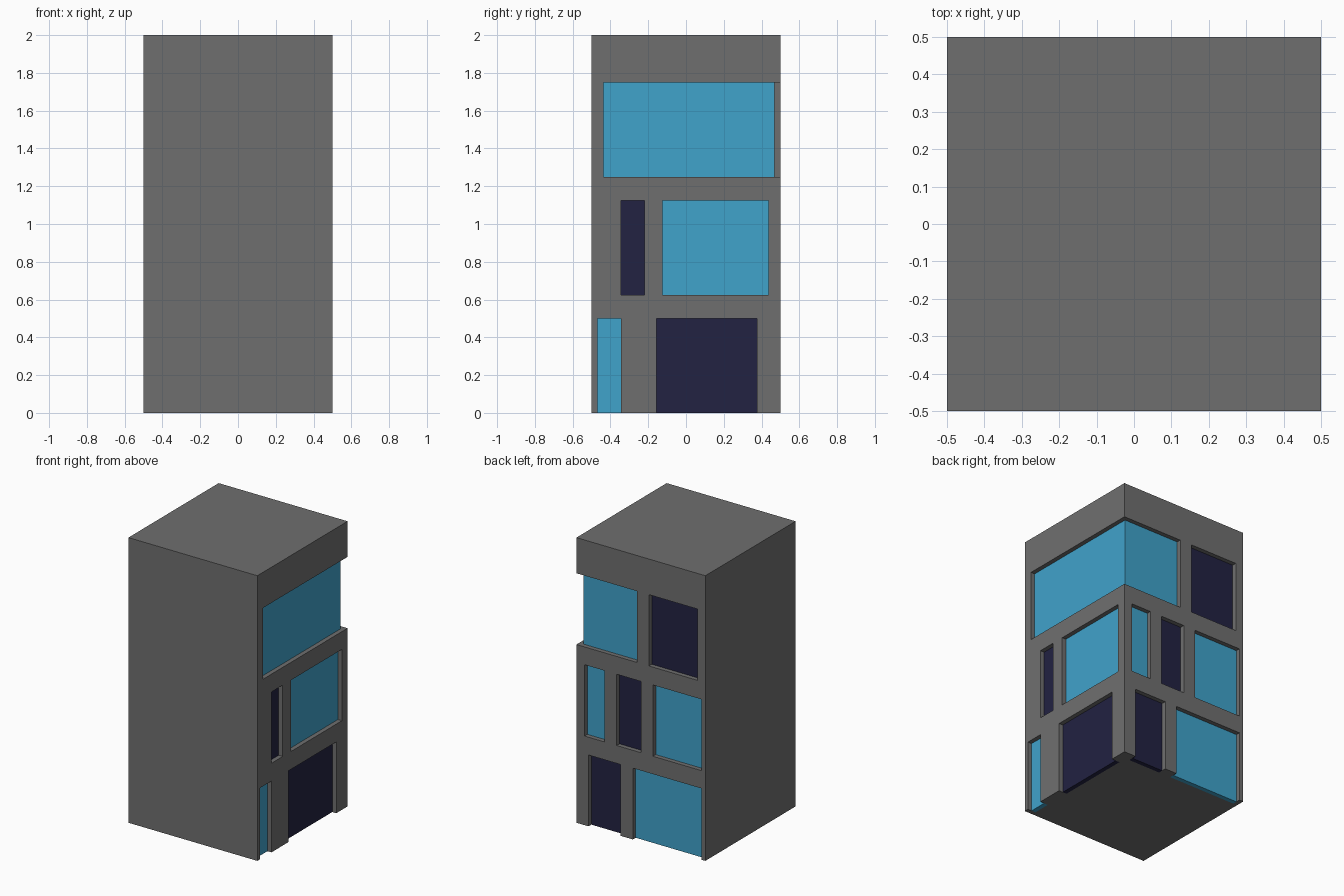
import bpy

if "Cube" in bpy.data.objects:
    bpy.data.objects.remove(bpy.data.objects["Cube"])

def material(name, rgb):
    m = bpy.data.materials.new(name)
    m.diffuse_color = (*rgb, 1)
    m.use_nodes = True
    m.node_tree.nodes["Principled BSDF"].inputs["Base Color"].default_value = m.diffuse_color
    return m

CONCRETE = material("grey_concrete", (0.159, 0.159, 0.159))
BLUE = material("blue_glass", (0.051, 0.366, 0.597))
DARK = material("dark_glass", (0.016, 0.016, 0.054))

def box(name, lo, hi, mat=None):
    bpy.ops.mesh.primitive_cube_add(size=1, location=[(a + b) / 2 for a, b in zip(lo, hi)])
    o = bpy.context.object
    o.name = name
    o.scale = [b - a for a, b in zip(lo, hi)]
    bpy.ops.object.transform_apply(location=True, rotation=False, scale=True)
    if mat:
        o.data.materials.append(mat)
    return o

REVEAL, INNER = 0.46875, 0.4375   # glass front and back planes
FLOORS = [(0, 0.5), (0.625, 1.125), (1.25, 1.75)]

# wall, floor, start, end, glass; an end of 0.5 wraps round the corner
WINDOWS = [
    ("right", 0, -0.46875, -0.34375, BLUE),
    ("right", 0, -0.15625, 0.375, DARK),
    ("right", 1, -0.34375, -0.21875, DARK),
    ("right", 1, -0.125, 0.4375, BLUE),
    ("right", 2, -0.4375, 0.5, BLUE),
    ("back", 0, 0.15625, 0.40625, DARK),
    ("back", 0, -0.46875, 0.0625, BLUE),
    ("back", 1, 0.28125, 0.4375, BLUE),
    ("back", 1, 0.0, 0.1875, DARK),
    ("back", 1, -0.46875, -0.09375, BLUE),
    ("back", 2, 0.03, 0.5, BLUE),
    ("back", 2, -0.4375, -0.0625, DARK),
]

def wall_box(name, wall, a, b, d0, d1, z0, z1, mat=None):
    if wall == "right":
        return box(name, (d0, a, z0), (d1, b, z1), mat)
    return box(name, (a, d0, z0), (b, d1, z1), mat)

# Tower block
body = box("building", (-0.5, -0.5, 0), (0.5, 0.5, 2), CONCRETE)

for i, (wall, floor, a, b, glass) in enumerate(WINDOWS):
    z0, z1 = FLOORS[floor]
    corner = b == 0.5
    # Opening cut into the wall, through the base on the ground floor
    cutter = wall_box("cutter", wall, a, 0.6 if corner else b, INNER, 0.6,
                      z0 if floor else -0.1, z1)
    mod = body.modifiers.new("opening", 'BOOLEAN')
    mod.operation, mod.solver, mod.object = 'DIFFERENCE', 'EXACT', cutter
    bpy.context.view_layer.objects.active = body
    bpy.ops.object.modifier_apply(modifier=mod.name)
    bpy.data.objects.remove(cutter)
    # Recessed pane; the two corner panes meet without overlapping
    end = b
    if corner:
        end = REVEAL if wall == "right" else INNER
    wall_box(f"{wall}_window_{i}", wall, a, end, INNER, REVEAL, z0, z1, glass)
